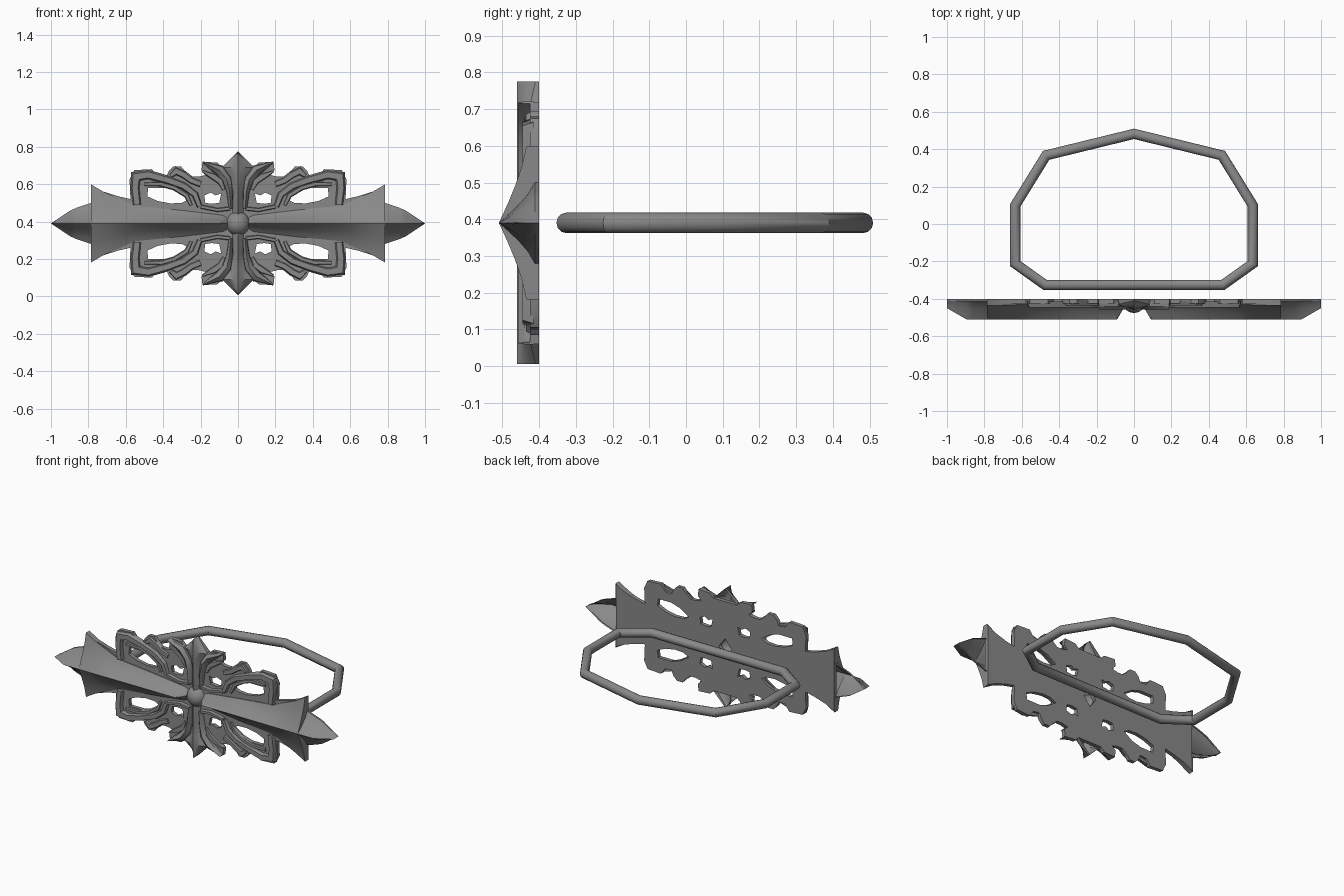
import bpy, bmesh, math
from mathutils import Vector

if "Cube" in bpy.data.objects:
    bpy.data.objects.remove(bpy.data.objects["Cube"])

ZC = 0.39          # height of the ornament's centre
BACK = -0.40       # back plane of the ornament
metal = bpy.data.materials.new("grey metal")
metal.diffuse_color = (0.25, 0.25, 0.25, 1)
metal.use_nodes = True
metal.node_tree.nodes["Principled BSDF"].inputs["Base Color"].default_value = metal.diffuse_color
QUADS = [(1, 1), (-1, 1), (1, -1), (-1, -1)]


def finish(name, bm, angle=30):
    bmesh.ops.remove_doubles(bm, verts=bm.verts, dist=1e-5)
    bmesh.ops.recalc_face_normals(bm, faces=bm.faces)
    me = bpy.data.meshes.new(name)
    bm.to_mesh(me)
    bm.free()
    ob = bpy.data.objects.new(name, me)
    bpy.context.collection.objects.link(ob)
    me.materials.append(metal)
    bpy.ops.object.select_all(action='DESELECT')
    ob.select_set(True)
    bpy.context.view_layer.objects.active = ob
    bpy.ops.object.shade_smooth_by_angle(angle=math.radians(angle))
    return ob


def sweep(bm, path, widths, profile, place, closed=False):
    """Mitred sweep of a (side, height) profile along a flat path."""
    pts = [Vector(p) for p in path]
    n, rings = len(pts), []
    for i, p in enumerate(pts):
        a = pts[i - 1] if closed or i else None
        b = pts[(i + 1) % n] if closed or i < n - 1 else None
        d1 = (p - a).normalized() if a is not None else (b - p).normalized()
        d2 = (b - p).normalized() if b is not None else d1
        t = (d1 + d2).normalized()
        side = Vector((-t.y, t.x)) * widths[i] / max(0.6, t.dot(d1))
        rings.append([bm.verts.new(place(*(p + side * s), h)) for s, h in profile])
    m = len(profile)
    for i in range(n if closed else n - 1):
        r, q = rings[i], rings[(i + 1) % n]
        for k in range(m):
            bm.faces.new((r[k], r[(k + 1) % m], q[(k + 1) % m], q[k]))
    if not closed:
        bm.faces.new(rings[0])
        bm.faces.new(rings[-1])


def raised(name, path, widths, profile):
    """Raised strip repeated in all four quarters of the ornament."""
    bm = bmesh.new()
    for sx, sz in QUADS:
        sweep(bm, path, widths, profile, lambda u, v, h: (sx * u, h, ZC + sz * v))
    return finish(name, bm)


def blade(name, stations, power, direction):
    """Ridged, hollow-backed blade; stations are (along, half width, ridge y, edge y)."""
    bm = bmesh.new()
    ts = [0, 0.12, 0.28, 0.48, 0.72, 1]
    rows = []
    for s, w, ridge, edge in stations:
        half = [(t * w, edge + (ridge - edge) * (1 - t) ** power) for t in ts]
        if w == 0:
            half = [(0, ridge + (edge - ridge) * t) for t in ts]
        prof = [(w, BACK)] + half[::-1] + [(-a, y) for a, y in half[1:]] + [(-w, BACK)]
        dx, dz = direction
        rows.append([bm.verts.new((dx * s - dz * a, y, ZC + dz * s + dx * a)) for a, y in prof])
    for r, q in zip(rows, rows[1:]):
        for k in range(len(r) - 1):
            bm.faces.new((r[k], r[k + 1], q[k + 1], q[k]))
    bmesh.ops.dissolve_degenerate(bm, dist=1e-5, edges=bm.edges)
    ob = finish(name, bm)
    # open shell: make sure it faces the front
    if sum(f.normal.y * f.area for f in ob.data.polygons) > 0:
        ob.data.flip_normals()
    return ob


# pierced back plate
outline = [(.78, .2), (.72, .17), (.64, .145), (.575, .13), (.58, .235), (.555, .285),
           (.46, .29), (.43, .25), (.385, .245), (.37, .28), (.345, .305), (.305, .305),
           (.28, .275), (.25, .25), (.21, .25), (.17, .26), (.195, .285), (.19, .33),
           (.11, .325), (.085, .30)]
teardrop = [(.26, .13), (.32, .17), (.385, .19), (.48, .19), (.485, .145), (.43, .12), (.36, .107), (.30, .11)]
small_hole = [(.09, .16), (.12, .15), (.145, .165), (.18, .15), (.175, .11), (.14, .105), (.10, .11)]


def flip(pts, sx, sz):
    return [(sx * x, sz * z) for x, z in pts]


loops = [outline + flip(outline, -1, 1)[::-1] + flip(outline, -1, -1) + flip(outline, 1, -1)[::-1],
         [(.045, 0), (0, .06), (-.045, 0), (0, -.06)]]
for sx, sz in QUADS:
    loops += [flip(teardrop, sx, sz), flip(small_hole, sx, sz)]
cu = bpy.data.curves.new("plate_curve", 'CURVE')
cu.dimensions = '2D'
cu.fill_mode = 'BOTH'
cu.extrude = 0.0125
for loop in loops:
    sp = cu.splines.new('POLY')
    sp.points.add(len(loop) - 1)
    for p, (x, z) in zip(sp.points, loop):
        p.co = (x, z, 0, 1)
    sp.use_cyclic_u = True
tmp = bpy.data.objects.new("plate_helper", cu)
bpy.context.collection.objects.link(tmp)
bpy.context.view_layer.update()
flat = bpy.data.meshes.new_from_object(tmp.evaluated_get(bpy.context.evaluated_depsgraph_get()))
bpy.data.objects.remove(tmp)
bm = bmesh.new()
bm.from_mesh(flat)
for v in bm.verts:
    x, z, h = v.co
    v.co = (x, BACK - 0.0125 - h, ZC + z)
finish("pierced_plate", bm)

# horizontal blades with flared shoulders and pointed tips
bar = [(.055, .035, -.45, -.42), (.09, .045, -.51, -.428), (.3, .07, -.51, -.43),
       (.55, .095, -.51, -.43), (.64, .135, -.51, -.432), (.72, .17, -.51, -.435),
       (.785, .208, -.51, -.435), (.785, .11, -.51, -.412), (.865, .083, -.51, -.412),
       (.895, .07, -.51, -.412), (1.0, 0, -.45, -.41)]
for name, d in (("right_blade", (1, 0)), ("left_blade", (-1, 0))):
    blade(name, bar, 1.35, d)

# vertical spine with arrow tips
spine = [(.04, .035, -.45, -.42), (.08, .03, -.46, -.425), (.16, .025, -.46, -.425),
         (.25, .04, -.46, -.428), (.30, .085, -.46, -.43), (.385, 0, -.46, -.41)]
for name, d in (("upper_spine", (0, 1)), ("lower_spine", (0, -1))):
    blade(name, spine, 1.0, d)

# raised tracery: arched frames, scrolls, pocket rims and leaves
flat_band = [(-1, -.415), (-.6, -.446), (.6, -.446), (1, -.415)]
low_band = [(-1, -.415), (-.6, -.436), (.6, -.436), (1, -.415)]
ridge_band = [(-1, -.415), (-.8, -.44), (0, -.457), (.8, -.44), (1, -.415)]
raised("arched_frame", [(.205, .09), (.23, .155), (.29, .2), (.38, .233), (.48, .26),
                        (.545, .25), (.55, .19), (.54, .10)],
       [.016, .02, .022, .024, .026, .028, .026, .024], flat_band)
raised("inner_arch", [(.25, .095), (.275, .15), (.34, .19), (.41, .21), (.50, .21)],
       [.01, .014, .014, .014, .012], low_band)
raised("scroll", [(.2, .21), (.25, .23), (.29, .26), (.33, .28), (.36, .255)],
       [.02, .02, .022, .022, .012], low_band)
raised("pocket_rim", [(.04, .08), (.11, .072), (.2, .09)], [.012] * 3, flat_band)
raised("tall_leaf", [(.038, .08), (.045, .17), (.06, .235), (.10, .285), (.188, .328)],
       [.012, .018, .026, .03, .004], ridge_band)
raised("side_leaf", [(.075, .18), (.095, .225), (.13, .25), (.19, .28)],
       [.01, .02, .022, .006], low_band)

# domed centre bead
bm = bmesh.new()
bmesh.ops.create_uvsphere(bm, u_segments=16, v_segments=10, radius=.066)
bmesh.ops.bisect_plane(bm, geom=bm.verts[:] + bm.edges[:] + bm.faces[:], plane_co=(0, .005, 0),
                       plane_no=(0, 1, 0), clear_outer=True)
bmesh.ops.translate(bm, verts=bm.verts, vec=(0, -.41, ZC))
finish("centre_bead", bm, 60)

# loose faceted ring behind the ornament
half = [(.47, .367), (.635, .1), (.635, -.212), (.475, -.326)]
ring_path = [(0, .482)] + half + [(-x, y) for x, y in half[::-1]]
circle = [(math.cos(math.tau * k / 12), .028 * math.sin(math.tau * k / 12)) for k in range(12)]
bm = bmesh.new()
sweep(bm, ring_path, [.027] * len(ring_path), circle, lambda u, v, h: (u, v, ZC + h), closed=True)
finish("ring", bm, 35)
